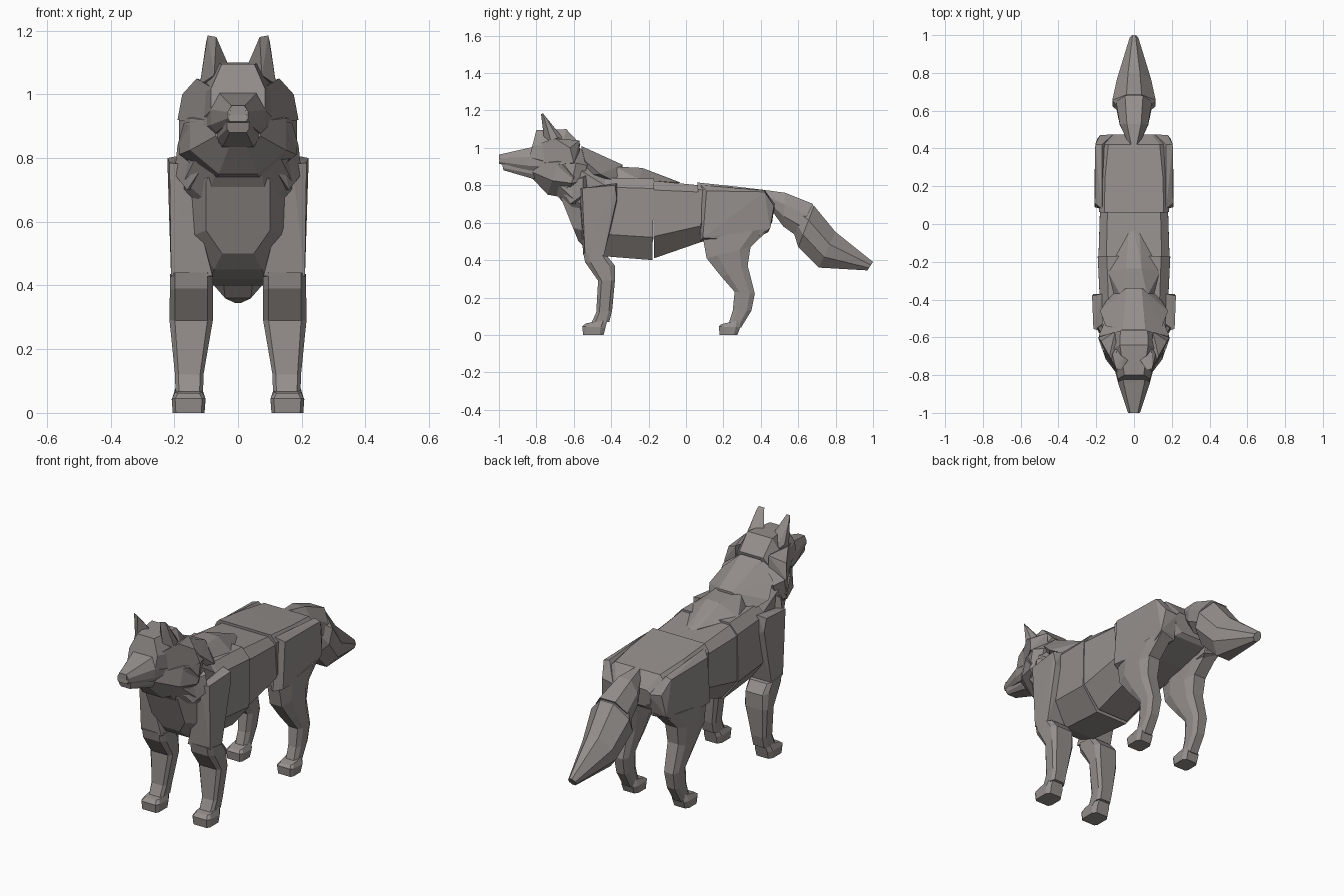
import bpy, bmesh

fur = bpy.data.materials.new("grey fur")
fur.diffuse_color = (0.30, 0.275, 0.262, 1)


def finish(name, bm):
    bmesh.ops.recalc_face_normals(bm, faces=bm.faces)
    me = bpy.data.meshes.new(name)
    bm.to_mesh(me)
    bm.free()
    me.materials.append(fur)
    ob = bpy.data.objects.new(name, me)
    bpy.context.collection.objects.link(ob)
    return ob


# Octagonal loft; each ring = (y, z of one end, y, z of other end, half width, centre x)
def loft(name, rings, fa=0.7, fb=0.5, ta=0.2, tb=0.75, side=1):
    bm = bmesh.new()
    loops = []
    for r in rings:
        ya, za, yb, zb, w = r[:5]
        cx = r[5] if len(r) > 5 else 0
        shape = [(-fa, 0), (fa, 0), (1, ta), (1, tb), (fb, 1), (-fb, 1), (-1, tb), (-1, ta)]
        loops.append([bm.verts.new((side * (cx + w * u), ya + (yb - ya) * t, za + (zb - za) * t))
                      for u, t in shape])
    for a, b in zip(loops, loops[1:]):
        for i in range(8):
            j = (i + 1) % 8
            bm.faces.new((a[i], a[j], b[j], b[i]))
    bm.faces.new(loops[0])
    bm.faces.new(loops[-1])
    return finish(name, bm)


# Convex chunk from corner points, optionally symmetric in x
def chunk(name, pts, side=1, both=False):
    bm = bmesh.new()
    for x, y, z in pts:
        bm.verts.new((side * x, y, z))
        if both and x:
            bm.verts.new((-x, y, z))
    res = bmesh.ops.convex_hull(bm, input=bm.verts)
    junk = [g for g in res["geom_interior"] + res["geom_unused"] if isinstance(g, bmesh.types.BMVert)]
    bmesh.ops.delete(bm, geom=list(set(junk)), context='VERTS')
    bmesh.ops.dissolve_limit(bm, angle_limit=0.03, verts=bm.verts, edges=bm.edges)
    return finish(name, bm)


# Torso
loft("chest", [(-.68, .76, -.575, .50, .10), (-.58, .82, -.52, .45, .15),
               (-.42, .84, -.43, .42, .18), (-.17, .835, -.18, .40, .192)], .75, .5, .12, .72)
loft("waist", [(-.18, .825, -.17, .41, .188), (.07, .80, .09, .50, .18)], .78, .5, .12, .72)
loft("rump", [(.06, .815, .085, .50, .185), (.25, .795, .27, .53, .18),
              (.42, .775, .44, .58, .16), (.475, .70, .46, .60, .11)], .85, .6, .12, .7)

# Neck and layered mane
loft("neck", [(-.64, 1.0, -.70, .76, .13), (-.52, .99, -.62, .66, .17),
              (-.36, .90, -.47, .55, .165)], .35, .55, .35, .8)
loft("neck_ruff", [(-.82, .95, -.82, .835, .07), (-.66, 1.0, -.74, .75, .15),
                   (-.57, 1.0, -.63, .73, .185), (-.51, .97, -.57, .76, .16)], .4, .4, .3, .7)
chunk("upper_mane", [(.06, -.56, 1.01), (.15, -.54, .93), (.18, -.46, .86), (.04, -.34, .91),
                     (.13, -.38, .82), (.03, -.34, .82), (.10, -.55, .85)], both=True)
chunk("lower_mane", [(.07, -.38, .90), (.14, -.25, .83), (.04, -.235, .893), (.03, -.05, .815),
                     (.0, -.03, .815), (.12, -.4, .80), (.05, -.1, .79)], both=True)

# Head
loft("skull", [(-.80, 1.095, -.85, .90, .085), (-.64, 1.10, -.70, .85, .125),
               (-.565, 1.02, -.60, .87, .12)], .6, .6, .4, .75)
loft("muzzle", [(-.995, .965, -1.0, .915, .032), (-.84, 1.0, -.84, .88, .085),
                (-.76, 1.02, -.76, .87, .10)], .65, .8, .4, .8)
loft("jaw", [(-.985, .92, -.975, .88, .035), (-.82, .92, -.82, .835, .065),
             (-.75, .92, -.75, .835, .07)], .9, .75, .2, .7)
chunk("nose", [(.022, -1.0, .965), (.026, -1.0, .935), (.024, -.96, .97), (.026, -.96, .93)], both=True)

for s, tag in ((1, "right"), (-1, "left")):
    # Ears with a raised rim at the front
    chunk("ear_" + tag, [(.068, -.775, 1.18), (.095, -.765, 1.185), (.10, -.75, 1.165),
                         (.025, -.71, 1.08), (.05, -.68, 1.07), (.115, -.69, 1.06),
                         (.12, -.72, 1.03), (.075, -.76, 1.06), (.09, -.64, 1.03)], s)
    # Cheek tufts
    chunk("upper_cheek_tuft_" + tag, [(.08, -.80, 1.02), (.09, -.79, .90), (.175, -.62, 1.0),
                                      (.19, -.60, .92), (.10, -.57, 1.04), (.10, -.57, .90),
                                      (.13, -.70, 1.05)], s)
    chunk("lower_cheek_tuft_" + tag, [(.06, -.82, .93), (.06, -.81, .85), (.17, -.66, .91),
                                      (.19, -.60, .84), (.15, -.64, .78), (.08, -.56, .92),
                                      (.08, -.60, .77)], s)
    chunk("throat_tuft_" + tag, [(.14, -.64, .82), (.19, -.55, .84), (.20, -.55, .75),
                                 (.16, -.62, .70), (.12, -.66, .76), (.12, -.5, .88),
                                 (.12, -.5, .70)], s)
    # Front legs
    chunk("shoulder_" + tag, [(.17, -.57, .78), (.215, -.555, .785), (.222, -.38, .80), (.17, -.37, .81),
                              (.215, -.37, .73), (.08, -.55, .43), (.21, -.54, .43), (.21, -.44, .42),
                              (.08, -.44, .42), (.16, -.37, .70)], s)
    loft("front_leg_" + tag, [(-.55, .44, -.42, .42, .068, .146), (-.54, .39, -.38, .37, .068, .146),
                              (-.47, .29, -.38, .29, .068, .147), (-.48, .12, -.395, .13, .045, .153),
                              (-.51, .055, -.41, .07, .043, .153)], .75, .75, .2, .8, s)
    loft("front_paw_" + tag, [(-.535, .062, -.42, .08, .042, .155), (-.555, .045, -.43, .04, .053, .155),
                              (-.55, 0, -.44, 0, .05, .155)], .8, .7, .15, .8, s)
    # Hind legs
    chunk("hip_" + tag, [(.17, .08, .80), (.208, .11, .77), (.21, .09, .52), (.16, .075, .50),
                         (.17, .42, .775), (.205, .42, .765), (.18, .47, .69), (.11, .475, .68),
                         (.195, .45, .57), (.10, .44, .55), (.10, .12, .50), (.19, .34, .50)], s)
    loft("hind_leg_" + tag, [(.09, .52, .45, .57, .055, .15), (.11, .41, .345, .47, .056, .152),
                             (.19, .31, .33, .37, .05, .152), (.26, .23, .368, .22, .042, .152),
                             (.25, .13, .35, .13, .036, .153), (.225, .05, .295, .04, .036, .153)],
         .65, .65, .25, .75, s)
    loft("hind_paw_" + tag, [(.19, .058, .29, .08, .038, .154), (.175, .045, .29, .04, .05, .154),
                             (.18, 0, .275, 0, .046, .154)], .8, .7, .15, .8, s)

# Bushy tail in two overlapping lengths
loft("tail_base", [(.42, .775, .44, .69, .03), (.53, .76, .52, .58, .075),
                   (.68, .70, .59, .53, .095)], .5, .5, .35, .7)
loft("tail_brush", [(.63, .70, .575, .55, .08), (.685, .69, .60, .47, .115),
                    (.80, .55, .71, .36, .09), (1.0, .39, .97, .345, .022)], .35, .45, .35, .7)
